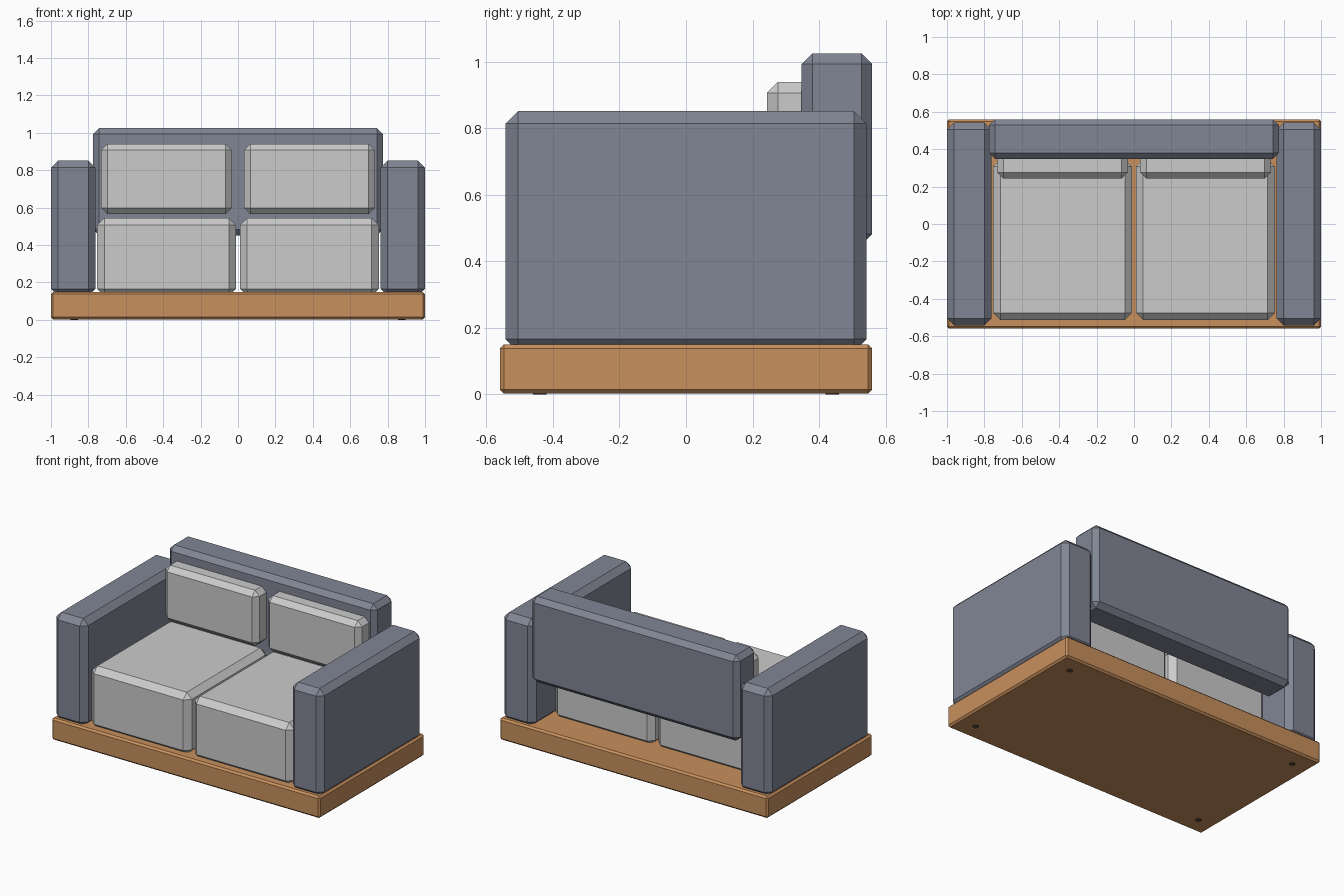
import bpy, bmesh
from mathutils import Vector

if "Cube" in bpy.data.objects:
    bpy.data.objects.remove(bpy.data.objects["Cube"])


def material(name, color):
    m = bpy.data.materials.new(name)
    m.diffuse_color = (*color, 1)
    m.use_nodes = True
    m.node_tree.nodes["Principled BSDF"].inputs["Base Color"].default_value = m.diffuse_color
    return m


wood = material("wood", (0.58, 0.28, 0.11))
fabric = material("blue_grey_fabric", (0.22, 0.24, 0.30))
dark = material("dark_foot", (0.10, 0.06, 0.04))


def finish(name, bm, mat):
    mesh = bpy.data.meshes.new(name)
    bm.to_mesh(mesh)
    bm.free()
    obj = bpy.data.objects.new(name, mesh)
    bpy.context.collection.objects.link(obj)
    if mat:
        mesh.materials.append(mat)
    return obj


def block(name, x, y, z, chamfer, mat=None):
    """Chamfered box spanning the given (min, max) ranges."""
    bm = bmesh.new()
    bmesh.ops.create_cube(bm, size=1)
    lo, hi = Vector((x[0], y[0], z[0])), Vector((x[1], y[1], z[1]))
    bmesh.ops.scale(bm, vec=hi - lo, verts=bm.verts)
    bmesh.ops.translate(bm, vec=(lo + hi) / 2, verts=bm.verts)
    bmesh.ops.bevel(bm, geom=bm.edges[:], offset=chamfer, segments=1,
                    profile=0.5, affect='EDGES')
    return finish(name, bm, mat)


def foot(name, x, y):
    bm = bmesh.new()
    bmesh.ops.create_cone(bm, cap_ends=True, segments=12, radius1=0.02,
                          radius2=0.02, depth=0.02)
    bmesh.ops.translate(bm, vec=(x, y, 0.01), verts=bm.verts)
    return finish(name, bm, dark)


# Wooden plinth and backrest
block("base", (-1, 1), (-0.56, 0.56), (0.003, 0.15), 0.012, wood)
block("backrest", (-0.774, 0.774), (0.348, 0.56), (0.45, 1.026), 0.032, fabric)

# Mirrored arms, cushions and feet
for side, s in (("left", -1), ("right", 1)):
    def span(a, b):
        return sorted((s * a, s * b))
    block(f"{side}_arm", span(0.762, 1), (-0.543, 0.543), (0.128, 0.852), 0.038, fabric)
    block(f"{side}_seat_cushion", span(0.011, 0.753), (-0.514, 0.345), (0.128, 0.545), 0.038)
    block(f"{side}_back_cushion", span(0.033, 0.732), (0.243, 0.40), (0.565, 0.94), 0.033)
    for end, y in (("front", -0.44), ("back", 0.44)):
        foot(f"{end}_{side}_foot", s * 0.876, y)
